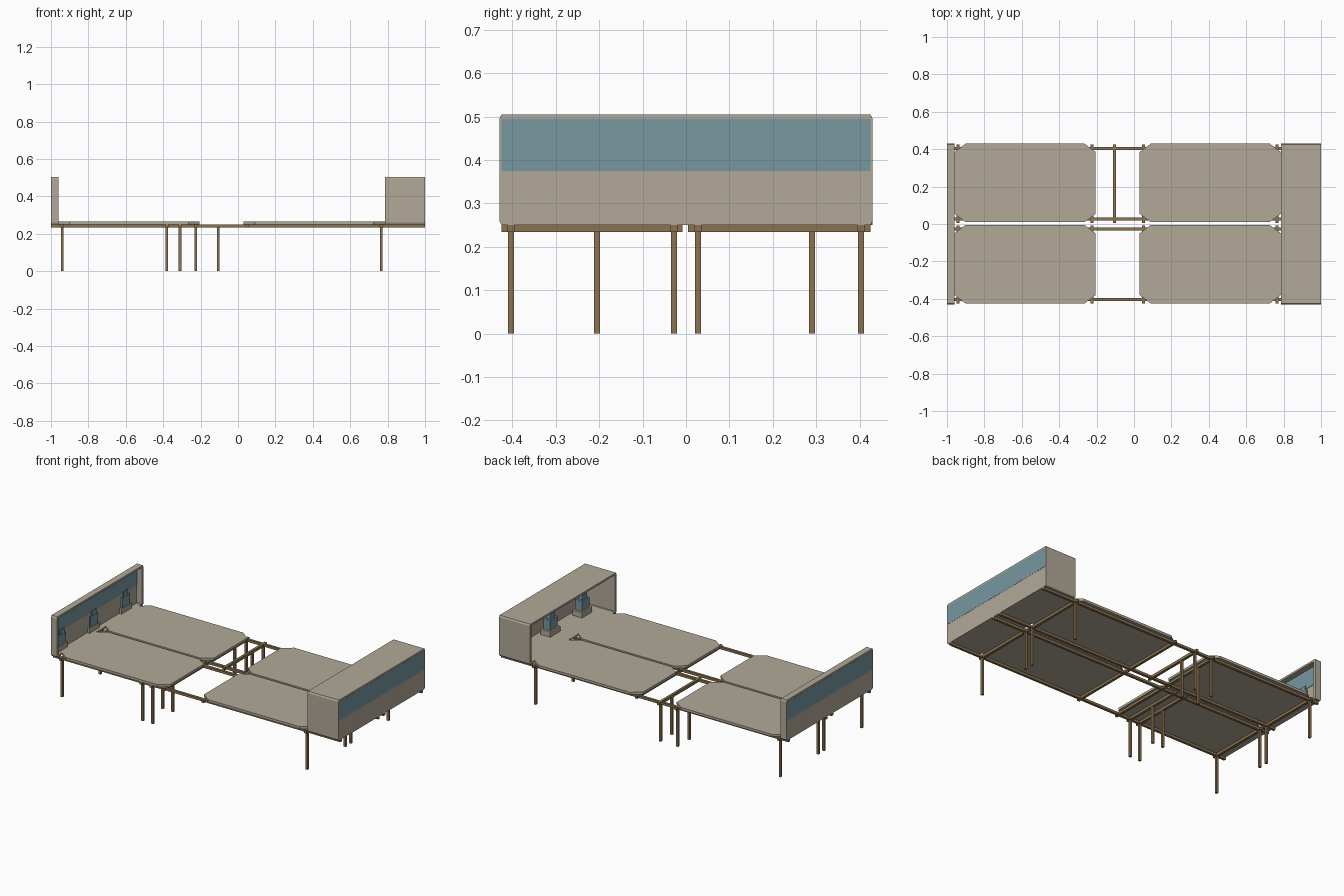
import bpy, bmesh

if "Cube" in bpy.data.objects:
    bpy.data.objects.remove(bpy.data.objects["Cube"])

def mat(name, rgb):
    m = bpy.data.materials.new(name)
    m.diffuse_color = (*rgb, 1)
    m.use_nodes = True
    m.node_tree.nodes["Principled BSDF"].inputs["Base Color"].default_value = m.diffuse_color
    return m

BEIGE = mat("beige_laminate", (0.445, 0.402, 0.314))
TEAL = mat("teal_panel", (0.181, 0.314, 0.352))
BROWN = mat("brown_frame", (0.258, 0.171, 0.08))

def finish(name, bm, m):
    bmesh.ops.recalc_face_normals(bm, faces=bm.faces)
    me = bpy.data.meshes.new(name)
    bm.to_mesh(me)
    bm.free()
    me.materials.append(m)
    ob = bpy.data.objects.new(name, me)
    bpy.context.collection.objects.link(ob)
    return ob

def prism(name, pts, axis, a, b, m):
    """Extrude a 2D outline along x or z from a to b."""
    bm = bmesh.new()
    co = (lambda p, t: (t, p[0], p[1])) if axis == 'x' else (lambda p, t: (p[0], p[1], t))
    lo = [bm.verts.new(co(p, a)) for p in pts]
    hi = [bm.verts.new(co(p, b)) for p in pts]
    n = len(pts)
    bm.faces.new(lo)
    bm.faces.new(hi)
    for i in range(n):
        bm.faces.new((lo[i], lo[(i + 1) % n], hi[(i + 1) % n], hi[i]))
    return finish(name, bm, m)

def box(name, x0, x1, y0, y1, z0, z1, m):
    x0, x1 = sorted((x0, x1))
    return prism(name, [(x0, y0), (x1, y0), (x1, y1), (x0, y1)], 'z', z0, z1, m)

def octagon(x0, x1, y0, y1, cx, cy):
    return [(x0 + cx, y0), (x1 - cx, y0), (x1, y0 + cy), (x1, y1 - cy),
            (x1 - cx, y1), (x0 + cx, y1), (x0, y1 - cy), (x0, y0 + cy)]

R = 0.008          # half width of the frame bars
Z0, Z1 = 0.235, 0.25

# Two long frames side by side: y range, rail positions, extra bars, extra leg cluster
units = [
    ("front", -0.425, -0.008, (-0.403, -0.028), (-0.38, -0.31), (-0.403, -0.205), (-0.38, -0.31)),
    ("back", 0.005, 0.425, (0.028, 0.403), (-0.105,), (0.403, 0.29), (-0.225, -0.105)),
]
for n, y0, y1, rails, extra, leg_ys, leg_xs in units:
    for y in rails:
        box(n + "_long_rail", -1, 1, y - R, y + R, Z0, Z1, BROWN)
    for x in (-0.94, -0.225, 0.05, 0.765) + extra:
        box(n + "_cross_bar", x - R, x + R, y0, y1, Z0 - 0.001, Z1 + 0.001, BROWN)
    legs = [(x, y) for x in (-0.94, 0.765) for y in rails]
    legs += [(x, y) for x in leg_xs for y in leg_ys]
    for x, y in legs:
        box(n + "_leg", x - 0.007, x + 0.007, y - 0.007, y + 0.007, 0, Z0 + 0.005, BROWN)
    # chamfered tops
    ty0 = -0.425 if n == "front" else 0.01
    for x0 in (-0.96, 0.03):
        pts = octagon(x0, x0 + 0.755, ty0, ty0 + 0.42, 0.06, 0.045)
        prism(n + "_table_top", pts, 'z', Z1, 0.265, BEIGE)

def end_shell(n, s, depth):
    """Hood open towards the middle; s is the end it stands at, depth its length in x."""
    k = depth / 0.215
    X = lambda d: s * (1 - d * k)       # distance inward from the end
    # shell walls, cut as a tube with a closed end
    outer = octagon(-0.43, 0.43, 0.25, 0.505, 0.005, 0.01)
    inner = octagon(-0.415, 0.415, 0.262, 0.493, 0.004, 0.004)
    bm = bmesh.new()
    end, back = X(0), X(0.02)
    front = X(0.215)
    loops = [[bm.verts.new((x, p[0], p[1])) for p in pts]
             for x, pts in ((end, outer), (front, outer), (front, inner), (back, inner))]
    bm.faces.new(loops[0])
    bm.faces.new(loops[3])
    for a, b in zip(loops, loops[1:]):
        for i in range(8):
            j = (i + 1) % 8
            bm.faces.new((a[i], a[j], b[j], b[i]))
    finish(n + "_shell", bm, BEIGE)
    # coloured bands outside and inside
    box(n + "_outer_band", end, end - s * 0.002, -0.425, 0.425, 0.375, 0.495, TEAL).location.x = s * 0.001
    box(n + "_inner_band", back, back - s * 0.002, -0.414, 0.414, 0.375, 0.492, TEAL)
    # three small stepped fixtures on the shelf
    for y in (0.345, 0.027, -0.29):
        y *= s
        for part, w, d, z0, z1, m in (("base", 0.05, 0.034, 0.262, 0.295, BEIGE),
                                      ("body", 0.036, 0.024, 0.295, 0.36, TEAL),
                                      ("head", 0.022, 0.016, 0.36, 0.39, TEAL)):
            box(n + "_fixture_" + part, X(0.075 - d), X(0.075 + d), y - w, y + w, z0, z1, m)

end_shell("hood", 1, 0.215)
end_shell("end_screen", -1, 0.04)
